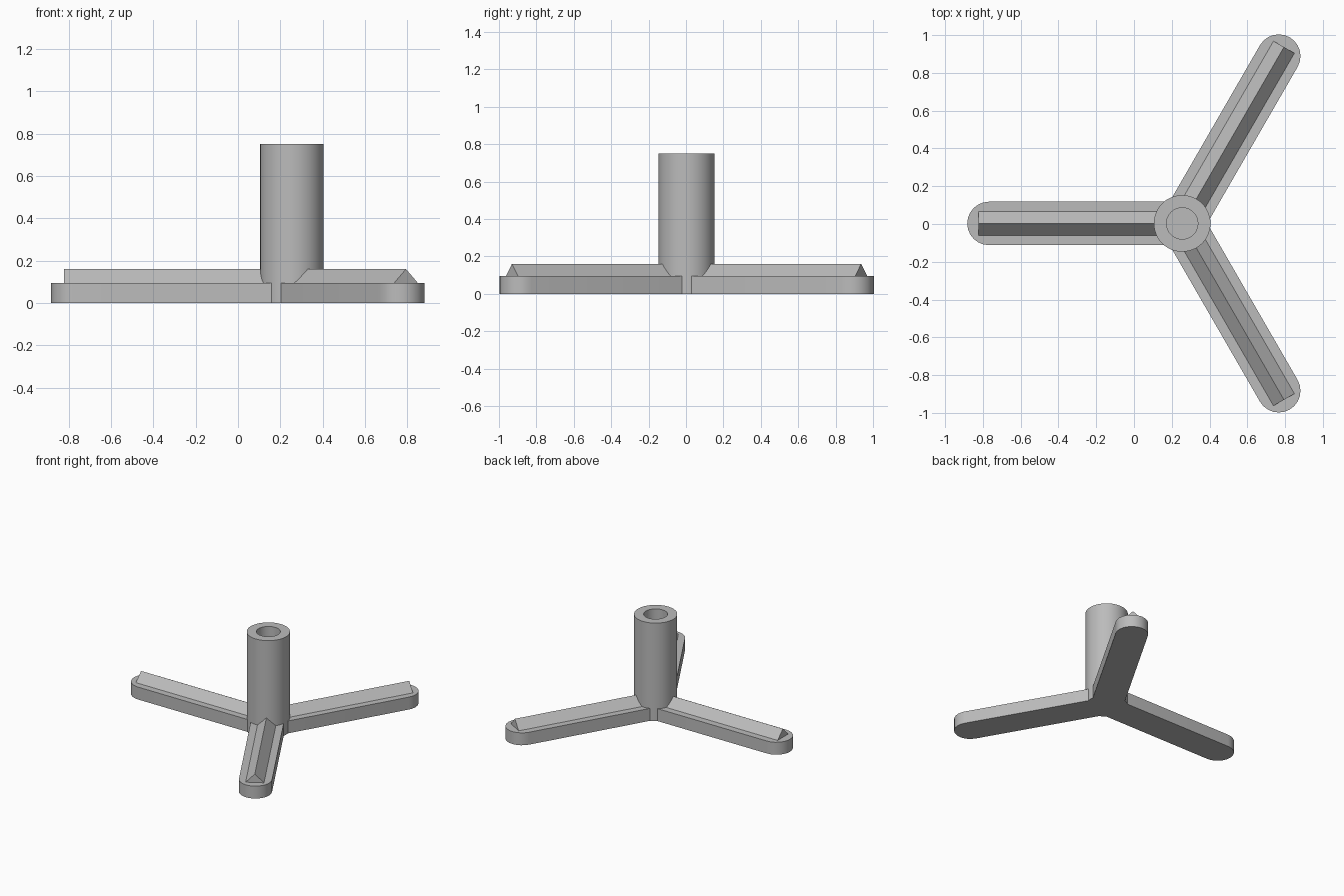
import bpy, bmesh
from math import sin, cos, pi, radians
from mathutils import Matrix

cube = bpy.data.objects.get("Cube")
if cube:
    bpy.data.objects.remove(cube, do_unlink=True)

HUB = (0.255, 0.003, 0)
FOOT_H, RIDGE_TOP, COLUMN_H = 0.095, 0.16, 0.75
COLUMN_R, BORE_R, BORE_FLOOR = 0.15, 0.083, 0.1
HALF_W, TIP_CENTRE = 0.115, 1.023
RIDGE_HALF, RIDGE_START, RIDGE_END = 0.064, 0.1, 1.078

grey = bpy.data.materials.new("plain grey")
grey.use_nodes = True
colour = (0.5, 0.5, 0.5, 1)
grey.diffuse_color = colour
grey.node_tree.nodes["Principled BSDF"].inputs["Base Color"].default_value = colour


def finish(name, bm, angle=0.0):
    """Turn a bmesh into a smooth-by-angle object placed about the hub."""
    bmesh.ops.recalc_face_normals(bm, faces=bm.faces)
    bm.transform(Matrix.Translation(HUB) @ Matrix.Rotation(angle, 4, "Z"))
    mesh = bpy.data.meshes.new(name)
    bm.to_mesh(mesh)
    bm.free()
    mesh.materials.append(grey)
    obj = bpy.data.objects.new(name, mesh)
    bpy.context.collection.objects.link(obj)
    bpy.ops.object.select_all(action="DESELECT")
    obj.select_set(True)
    bpy.context.view_layer.objects.active = obj
    bpy.ops.object.shade_smooth_by_angle(angle=radians(30))


def prism(points, offset):
    """Extrude a flat outline along an offset."""
    bm = bmesh.new()
    face = bm.faces.new([bm.verts.new(p) for p in points])
    result = bmesh.ops.extrude_face_region(bm, geom=[face], use_keep_orig=True)
    verts = [v for v in result["geom"] if isinstance(v, bmesh.types.BMVert)]
    bmesh.ops.translate(bm, verts=verts, vec=offset)
    return bm


# Hollow column: a profile turned about the vertical axis
bm = bmesh.new()
profile = [(0, 0), (COLUMN_R, 0), (COLUMN_R, COLUMN_H),
           (BORE_R, COLUMN_H), (BORE_R, BORE_FLOOR), (0, BORE_FLOOR)]
verts = [bm.verts.new((r, 0, z)) for r, z in profile]
edges = [bm.edges.new(pair) for pair in zip(verts, verts[1:])]
bmesh.ops.spin(bm, geom=verts + edges, cent=(0, 0, 0), axis=(0, 0, 1),
               angle=2 * pi, steps=48)
bmesh.ops.remove_doubles(bm, verts=bm.verts, dist=0.0001)
finish("hollow_column", bm)

# Three round-ended feet, each with a triangular ridge on top
STEPS = 12
for side, degrees in (("right", 180), ("back_left", 60), ("front_left", -60)):
    outline = [(0, -HALF_W, 0)]
    for i in range(STEPS + 1):
        a = pi * (i / STEPS - 0.5)
        outline.append((TIP_CENTRE + HALF_W * cos(a), HALF_W * sin(a), 0))
    outline.append((0, HALF_W, 0))
    finish(side + "_foot", prism(outline, (0, 0, FOOT_H)), radians(degrees))

    section = [(RIDGE_START, -RIDGE_HALF, FOOT_H),
               (RIDGE_START, RIDGE_HALF, FOOT_H),
               (RIDGE_START, 0, RIDGE_TOP)]
    finish(side + "_ridge", prism(section, (RIDGE_END - RIDGE_START, 0, 0)),
           radians(degrees))
